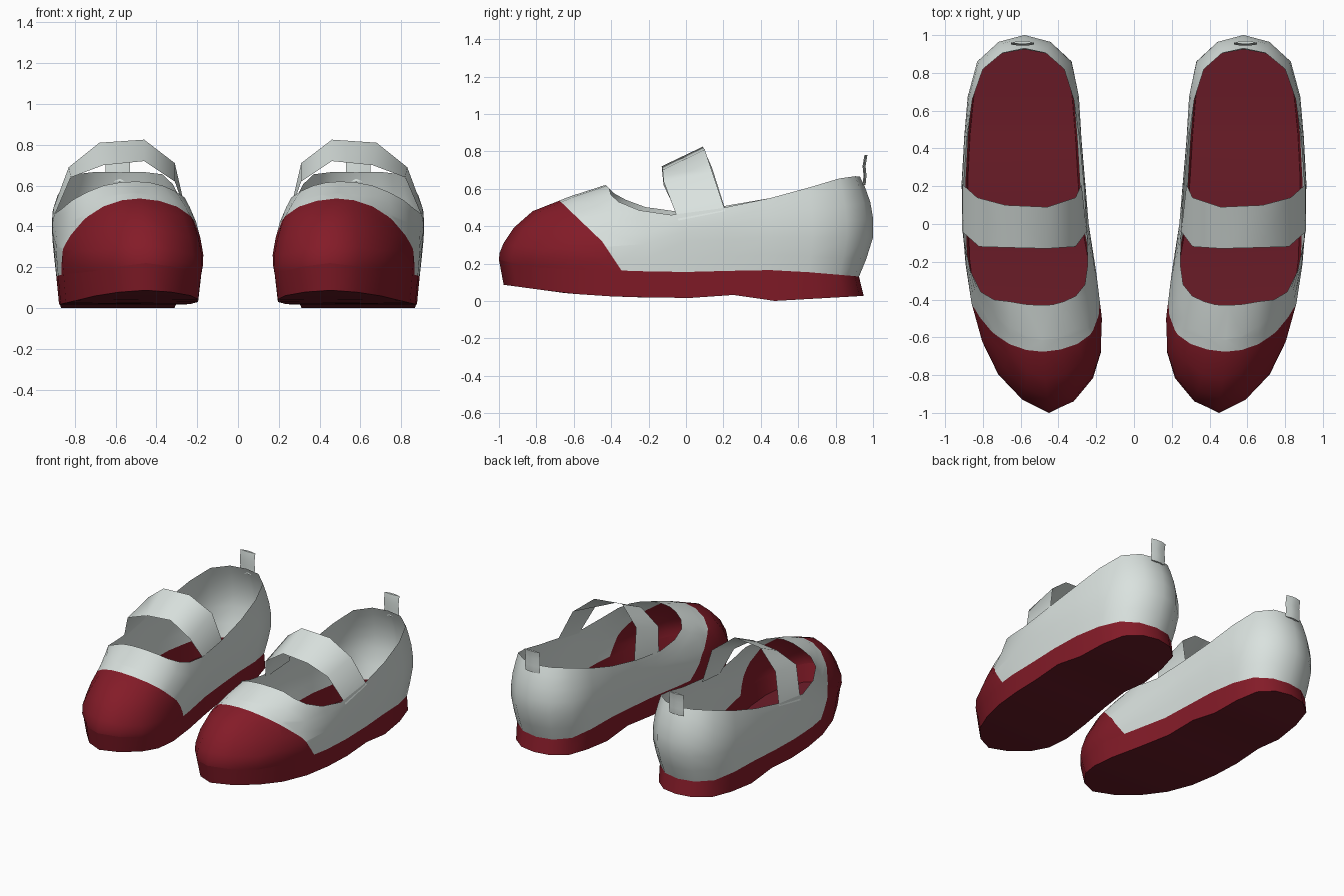
import bpy, bmesh
from mathutils import Vector

cube = bpy.data.objects.get("Cube")
if cube:
    bpy.data.objects.remove(cube)


def material(name, colour):
    mat = bpy.data.materials.new(name)
    mat.use_nodes = True
    mat.diffuse_color = (*colour, 1)
    shader = next(n for n in mat.node_tree.nodes if n.type == "BSDF_PRINCIPLED")
    shader.inputs["Base Color"].default_value = (*colour, 1)
    shader.inputs["Roughness"].default_value = 0.6
    return mat


white = material("pale grey fabric", (0.70, 0.76, 0.735))
red = material("red rubber", (0.23, 0.011, 0.021))
dark_red = material("dark red sole", (0.14, 0.011, 0.02))

# Control rings, starting at the toe and running round the outer side, the heel
# and the inner side back to the toe
welt = [(.45, -1, .22), (.71, -.79, .18), (.855, -.42, .165), (.89, 0, .155),
        (.88, .45, .165), (.81, .82, .14), (.58, .925, .13), (.36, .82, .14),
        (.30, .45, .165), (.27, 0, .155), (.18, -.5, .165), (.22, -.81, .18)]
widest = [(.45, -.975, .31), (.72, -.79, .28), (.86, -.42, .29), (.905, 0, .32),
          (.90, .45, .34), (.83, .86, .34), (.58, 1, .34), (.33, .86, .34),
          (.28, .45, .34), (.24, 0, .32), (.17, -.5, .26), (.22, -.81, .26)]
shoulder = [(.47, -.82, .48), (.66, -.69, .47), (.83, -.4, .42), (.91, -.02, .41),
            (.895, .45, .46), (.825, .85, .51), (.58, .985, .53), (.34, .85, .51),
            (.28, .45, .46), (.245, 0, .42), (.205, -.46, .42), (.27, -.72, .45)]
rim = [(.5, -.43, .62), (.66, -.41, .60), (.81, -.36, .53), (.90, -.08, .46),
       (.885, .45, .55), (.80, .82, .655), (.58, .93, .665), (.37, .82, .655),
       (.29, .45, .55), (.25, -.06, .48), (.26, -.32, .54), (.37, -.41, .60)]

# Height of the sole's underside along the shoe, with a low heel step
underside = [(-1, .09), (-.63, .04), (-.33, .02), (.15, .015),
             (.3, .04), (.42, .04), (.47, 0), (1, .03)]

# Side profile of the toe cap's back edge, from the top down
cap_edge = [(-.68, .54), (-.45, .32), (-.35, .17)]

# Strap edges from the outer to the inner side
strap_front = [(.91, -.04, .43), (.82, -.12, .64), (.66, -.125, .70),
               (.46, -.13, .72), (.31, -.12, .62), (.25, -.04, .45)]
strap_back = [(.908, .21, .48), (.83, .14, .69), (.68, .1, .81),
              (.46, .09, .825), (.31, .14, .71), (.278, .21, .49)]

# Heel tab: side profile and lens-shaped section
tab_profile = [(.95, .62), (.955, .67), (.95, .72), (.96, .78)]
tab_section = [(.53, 0), (.57, -.006), (.61, -.006), (.65, 0), (.61, .01), (.57, .01)]


def midpoint(a, b, c, d):
    """Smooth point halfway between b and c."""
    return (b + c) * 0.5625 - (a + d) * 0.0625


def refine_closed(points):
    pts = [Vector(p) for p in points]
    n = len(pts)
    out = []
    for i in range(n):
        out += [pts[i], midpoint(pts[i - 1], pts[i], pts[(i + 1) % n], pts[(i + 2) % n])]
    return out


def refine_rows(rows):
    """Add a smooth row between each pair of rows."""
    last = len(rows) - 1
    out = []
    for i in range(last):
        four = (rows[max(i - 1, 0)], rows[i], rows[i + 1], rows[min(i + 2, last)])
        out += [rows[i], [midpoint(*column) for column in zip(*four)]]
    return out + [rows[last]]


def height_at(y):
    for (y0, z0), (y1, z1) in zip(underside, underside[1:]):
        if y <= y1:
            return z0 + (z1 - z0) * (y - y0) / (y1 - y0)
    return underside[-1][1]


def loft(bm, rows, closed):
    grid = [[bm.verts.new(p) for p in row] for row in rows]
    for low, high in zip(grid, grid[1:]):
        n = len(low)
        for i in range(n if closed else n - 1):
            j = (i + 1) % n
            bm.faces.new((low[i], low[j], high[j], high[i]))
    return grid


def finish(bm, name, side, materials, smooth_angle=None):
    """Mirror to the wanted foot and turn the mesh into an object."""
    if side < 0:
        for v in bm.verts:
            v.co.x = -v.co.x
        bmesh.ops.reverse_faces(bm, faces=bm.faces[:])
    mesh = bpy.data.meshes.new(name)
    bm.to_mesh(mesh)
    bm.free()
    for mat in materials:
        mesh.materials.append(mat)
    obj = bpy.data.objects.new(name, mesh)
    bpy.context.collection.objects.link(obj)
    bpy.ops.object.select_all(action="DESELECT")
    obj.select_set(True)
    bpy.context.view_layer.objects.active = obj
    if smooth_angle:
        bpy.ops.object.shade_smooth_by_angle(angle=smooth_angle)
    else:
        bpy.ops.object.shade_smooth()


def build_upper(name, side):
    bm = bmesh.new()
    rows = [refine_closed(ring) for ring in (welt, widest, shoulder, rim)]
    loft(bm, refine_rows(rows), True)
    # Cut the bent edge of the toe cap and colour everything in front of it
    planes = []
    for (y0, z0), (y1, z1) in zip(cap_edge, cap_edge[1:]):
        planes.append((Vector((0, y0, z0)), Vector((0, z0 - z1, y1 - y0))))
    for point, normal in planes:
        bmesh.ops.bisect_plane(bm, geom=bm.verts[:] + bm.edges[:] + bm.faces[:],
                               plane_co=point, plane_no=normal)
    for face in bm.faces:
        centre = face.calc_center_median()
        ahead = all((centre - point).dot(normal) < 0 for point, normal in planes)
        face.material_index = 1 if ahead else 0
    finish(bm, name, side, [white, red])


def build_sole(name, side):
    bm = bmesh.new()
    top = refine_closed(welt)
    base = []
    for p in top:
        y = p.y + .025
        base.append(Vector((.57 + (p.x - .57) * .96, y, height_at(y))))
    edge = loft(bm, [base, top], True)[0]
    # Underside and insole, bridged across from the outer to the inner edge
    n = len(edge)
    for i in range(n // 2):
        corners = [edge[i], edge[(n - i) % n], edge[n - i - 1], edge[i + 1]]
        face = bm.faces.new(list(dict.fromkeys(corners)))
        face.material_index = 1
    finish(bm, name, side, [red, dark_red], 1.0)


def build_strap(name, side):
    bm = bmesh.new()
    loft(bm, [strap_back, strap_front], False)
    bmesh.ops.recalc_face_normals(bm, faces=bm.faces[:])
    if sum(f.normal.z for f in bm.faces) < 0:
        bmesh.ops.reverse_faces(bm, faces=bm.faces[:])
    finish(bm, name, side, [white])


def build_tab(name, side):
    bm = bmesh.new()
    rows = [[(x, y + dy, z) for x, dy in tab_section] for y, z in tab_profile]
    grid = loft(bm, rows, True)
    for end in (grid[0], grid[-1]):
        bm.faces.new(end)
    bmesh.ops.recalc_face_normals(bm, faces=bm.faces[:])
    finish(bm, name, side, [white], 0.7)


# Both shoes of the pair
for label, side in (("left", 1), ("right", -1)):
    build_upper(label + "_upper", side)
    build_sole(label + "_sole", side)
    build_strap(label + "_strap", side)
    build_tab(label + "_heel_tab", side)
